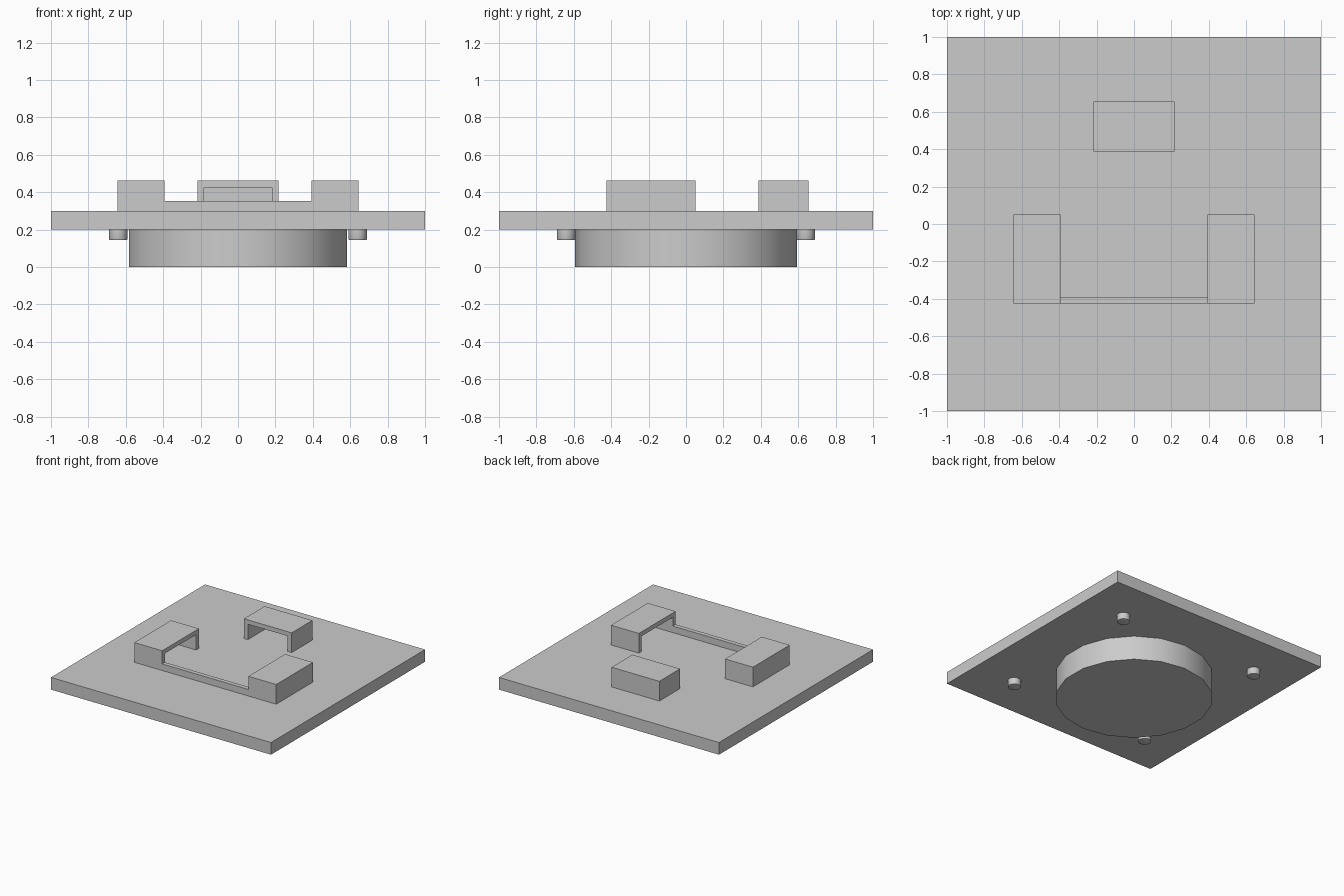
import bpy, bmesh, math
from mathutils import Vector

cube = bpy.data.objects.get("Cube")
if cube:
    bpy.data.objects.remove(cube, do_unlink=True)

grey = bpy.data.materials.new("plain_grey")
grey.use_nodes = True
colour = (0.6, 0.6, 0.6, 1)
grey.diffuse_color = colour
grey.node_tree.nodes["Principled BSDF"].inputs["Base Color"].default_value = colour

WALL = 0.036
PLATE_BOTTOM, PLATE_TOP = 0.2, 0.3


def make_object(name, bm):
    mesh = bpy.data.meshes.new(name)
    bm.to_mesh(mesh)
    bm.free()
    mesh.materials.append(grey)
    obj = bpy.data.objects.new(name, mesh)
    bpy.context.collection.objects.link(obj)
    return obj


def box(name, low, high, open_side=None):
    """Box between two corners; open_side hollows it out from that direction."""
    low, high = Vector(low), Vector(high)
    bm = bmesh.new()
    bmesh.ops.create_cube(bm, size=1)
    for v in bm.verts:
        v.co = (low + high) / 2 + v.co * (high - low)
    if open_side:
        side = Vector(open_side)
        bm.normal_update()
        face = max(bm.faces, key=lambda f: f.normal.dot(side))
        bmesh.ops.inset_individual(bm, faces=[face], thickness=WALL, use_even_offset=True)
        inner = bmesh.ops.extrude_discrete_faces(bm, faces=[face])["faces"][0]
        depth = abs((high - low).dot(side)) - WALL
        bmesh.ops.translate(bm, verts=inner.verts, vec=-side * depth)
    return make_object(name, bm)


def cylinder(name, x, y, radius, bottom, top, sides, bevel=0):
    bm = bmesh.new()
    bmesh.ops.create_cone(bm, cap_ends=True, segments=sides, radius1=radius,
                          radius2=radius, depth=top - bottom)
    bmesh.ops.translate(bm, verts=bm.verts, vec=(x, y, (top + bottom) / 2))
    if bevel:
        rim = [e for e in bm.edges if all(v.co.z < bottom + bevel for v in e.verts)]
        bmesh.ops.bevel(bm, geom=rim, offset=bevel, segments=2, profile=0.5, affect='EDGES')
    obj = make_object(name, bm)
    bpy.ops.object.select_all(action='DESELECT')
    obj.select_set(True)
    bpy.context.view_layer.objects.active = obj
    bpy.ops.object.shade_smooth_by_angle(angle=math.radians(35))
    return obj


# Square base plate
box("base_plate", (-1, -1, PLATE_BOTTOM), (1, 1, PLATE_TOP))

# Hollow housings on top; their floors are sunk into the plate
SUNK, HIGH = 0.25, 0.462
FRONT = -0.425
box("right_housing", (-0.645, FRONT, SUNK), (-0.392, 0.052, HIGH), (1, 0, 0))
box("left_housing", (0.392, FRONT, SUNK), (0.645, 0.052, HIGH), (-1, 0, 0))
box("back_housing", (-0.217, 0.387, SUNK), (0.217, 0.656, HIGH), (0, -1, 0))

# Low wall joining the two side housings
box("front_rail", (-0.392, FRONT, PLATE_TOP), (0.392, FRONT + WALL, 0.354))

# Round drum and corner pegs underneath
cylinder("drum", 0, 0, 0.593, 0, PLATE_BOTTOM, 18)
for x, side in ((-0.64, "right"), (0.64, "left")):
    for y, end in ((-0.64, "front"), (0.64, "back")):
        cylinder(f"{end}_{side}_peg", x, y, 0.05, 0.144, PLATE_BOTTOM, 18, 0.006)
